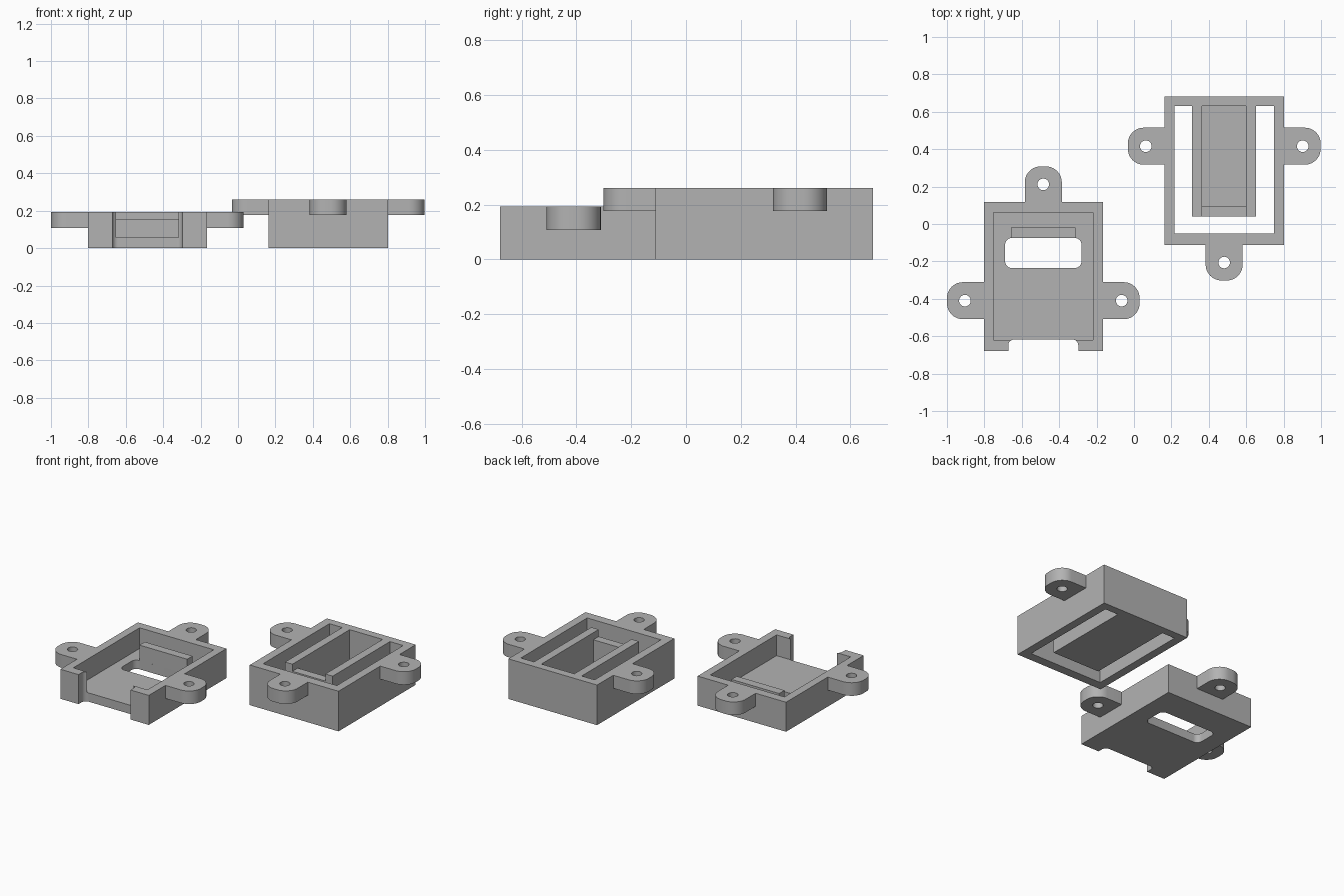
import bpy, bmesh, math

if "Cube" in bpy.data.objects:
    bpy.data.objects.remove(bpy.data.objects["Cube"])

grey = bpy.data.materials.new("plain grey")
grey.diffuse_color = (0.45, 0.45, 0.45, 1)
grey.use_nodes = True
grey.node_tree.nodes["Principled BSDF"].inputs["Base Color"].default_value = grey.diffuse_color


def prism(name, outline, z0, z1):
    """Extrude a counter-clockwise outline from z0 to z1."""
    bm = bmesh.new()
    low = [bm.verts.new((x, y, z0)) for x, y in outline]
    high = [bm.verts.new((x, y, z1)) for x, y in outline]
    bm.faces.new(low[::-1])
    bm.faces.new(high)
    n = len(low)
    for i in range(n):
        j = (i + 1) % n
        bm.faces.new((low[i], low[j], high[j], high[i]))
    mesh = bpy.data.meshes.new(name)
    bm.to_mesh(mesh)
    bm.free()
    mesh.materials.append(grey)
    ob = bpy.data.objects.new(name, mesh)
    bpy.context.collection.objects.link(ob)
    return ob


def rounded(x0, x1, y0, y1, radii):
    """Rectangle outline; radii are for the SW, SE, NE and NW corners."""
    pts = []
    corners = ((x0, y0, 1, 1), (x1, y0, -1, 1), (x1, y1, -1, -1), (x0, y1, 1, -1))
    for k, ((x, y, sx, sy), r) in enumerate(zip(corners, radii)):
        if r == 0:
            pts.append((x, y))
            continue
        for i in range(11):
            a = math.pi + (k + i / 10) * math.pi / 2
            pts.append((x + sx * r + r * math.cos(a), y + sy * r + r * math.sin(a)))
    return pts


def box(name, x0, x1, y0, y1, z0, z1):
    return prism(name, rounded(x0, x1, y0, y1, (0, 0, 0, 0)), z0, z1)


def combine(ob, other, operation):
    mod = ob.modifiers.new(operation.lower(), 'BOOLEAN')
    mod.object = other
    mod.operation = operation
    mod.solver = 'EXACT'
    bpy.context.view_layer.objects.active = ob
    bpy.ops.object.modifier_apply(modifier=mod.name)
    bpy.data.objects.remove(other)


def add_lug(body, x, y, angle, z0, z1):
    """Screw lug pointing along angle, with its hole at x, y."""
    c, s = math.cos(angle), math.sin(angle)

    def place(pts):
        return [(x + c * u - s * v, y + s * u + c * v) for u, v in pts]

    lug = prism("lug", place(rounded(-0.13, 0.096, -0.099, 0.099, (0, 0.085, 0.085, 0))), z0, z1)
    hole = [(0.031 * math.cos(t * math.pi / 16), 0.031 * math.sin(t * math.pi / 16)) for t in range(32)]
    combine(lug, prism("hole", place(hole), z0 - 0.1, z1 + 0.1), 'DIFFERENCE')
    combine(body, lug, 'UNION')


def finish(ob):
    bpy.ops.object.select_all(action='DESELECT')
    ob.select_set(True)
    bpy.context.view_layer.objects.active = ob
    bpy.ops.object.shade_smooth_by_angle(angle=math.radians(30))


# Shallow tray with a slotted floor and an open front
tray = box("shallow_tray", -0.803, -0.166, -0.68, 0.118, 0, 0.192)
for x, y, a in ((-0.904, -0.41, math.pi), (-0.066, -0.41, 0), (-0.485, 0.212, math.pi / 2)):
    add_lug(tray, x, y, a, 0.107, 0.192)
combine(tray, box("cavity", -0.752, -0.218, -0.62, 0.062, 0.057, 0.4), 'DIFFERENCE')
combine(tray, prism("floor_slot", rounded(-0.689, -0.281, -0.235, -0.075, [0.035] * 4), -0.1, 0.3), 'DIFFERENCE')
combine(tray, prism("front_notch", rounded(-0.672, -0.298, -0.8, -0.618, (0, 0, 0.03, 0.03)), -0.1, 0.4), 'DIFFERENCE')
# Raised bar behind the floor slot
combine(tray, box("bar", -0.657, -0.313, -0.0749, -0.02, 0.03, 0.157), 'UNION')
finish(tray)

# Deep frame, open through the bottom around an inner trough
frame = box("deep_frame", 0.163, 0.802, -0.112, 0.682, 0, 0.261)
for x, y, a in ((0.063, 0.416, math.pi), (0.902, 0.416, 0), (0.482, -0.206, -math.pi / 2)):
    add_lug(frame, x, y, a, 0.176, 0.261)
# U-shaped opening
u_shape = [(0.217, -0.052), (0.748, -0.052), (0.748, 0.63), (0.653, 0.63),
           (0.653, 0.041), (0.31, 0.041), (0.31, 0.63), (0.217, 0.63)]
combine(frame, prism("opening", u_shape, -0.1, 0.4), 'DIFFERENCE')
# Trough hollow and lowered front wall
combine(frame, box("hollow", 0.363, 0.6, 0.096, 0.63, 0.057, 0.4), 'DIFFERENCE')
combine(frame, box("wall_drop", 0.363, 0.6, 0.0, 0.12, 0.215, 0.4), 'DIFFERENCE')
finish(frame)
